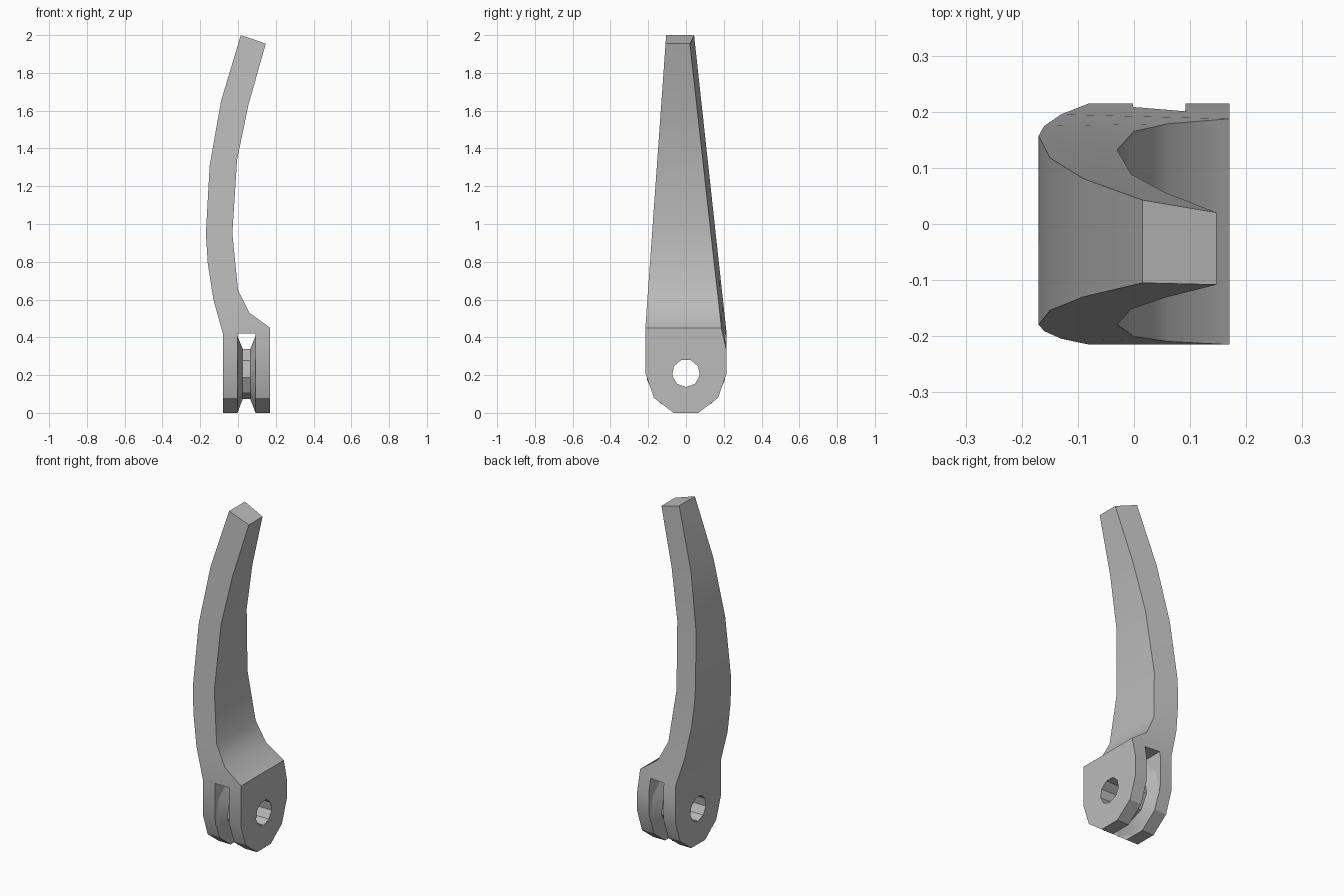
import bpy
import bmesh
from math import sin, cos, pi, radians

if "Cube" in bpy.data.objects:
    bpy.data.objects.remove(bpy.data.objects["Cube"])

grey = bpy.data.materials.new("plain grey")
grey.use_nodes = True
colour = (0.5, 0.5, 0.5, 1)
grey.diffuse_color = colour
grey.node_tree.nodes["Principled BSDF"].inputs["Base Color"].default_value = colour

AXIS_Z = 0.21   # height of the pivot
SIDES = 9


def finish(bm, name):
    bmesh.ops.recalc_face_normals(bm, faces=bm.faces)
    mesh = bpy.data.meshes.new(name)
    bm.to_mesh(mesh)
    bm.free()
    mesh.materials.append(grey)
    obj = bpy.data.objects.new(name, mesh)
    bpy.context.collection.objects.link(obj)
    return obj


def bridge(bm, a, b):
    n = len(a)
    for i in range(n):
        bm.faces.new((a[i], a[(i + 1) % n], b[(i + 1) % n], b[i]))


def pivot_ring(bm, x, r):
    angles = [-pi / 2 + 2 * pi * i / SIDES for i in range(SIDES)]
    return [bm.verts.new((x, r * cos(a), AXIS_Z + r * sin(a))) for a in angles]


def cut(obj, cutter):
    cutter.hide_render = True
    mod = obj.modifiers.new("cut", 'BOOLEAN')
    mod.operation = 'DIFFERENCE'
    mod.solver = 'EXACT'
    mod.object = cutter
    bpy.context.view_layer.objects.active = obj
    bpy.ops.object.modifier_apply(modifier=mod.name)
    bpy.data.objects.remove(cutter)


def smooth(obj):
    bpy.ops.object.select_all(action='DESELECT')
    obj.select_set(True)
    bpy.context.view_layer.objects.active = obj
    bpy.ops.object.shade_smooth_by_angle(angle=radians(30))


# Curved arm: outer x, z then inner x, z at each station
stations = [
    (-0.08, 0.42, 0.17, 0.45),
    (-0.13, 0.60, 0.06, 0.53),
    (-0.16, 0.79, 0.00, 0.65),
    (-0.17, 0.95, -0.03, 0.95),
    (-0.15, 1.31, -0.005, 1.34),
    (-0.09, 1.65, 0.055, 1.63),
    (0.015, 2.00, 0.147, 1.955),
]


def front_y(z):
    return min(-0.215 + 0.071 * (z - 0.45), -0.1)


bm = bmesh.new()
rings = []
for ox, oz, ix, iz in stations:
    outer_back = 0.215 - 0.109 * (oz - 0.42)
    inner_back = 0.132 - 0.111 * (iz - 0.95)
    first = not rings
    corners = [(ox, -0.215 if first else front_y(oz), oz),
               (ix, -0.215 if first else front_y(iz), iz),
               (ix, inner_back, iz), (ox, outer_back, oz)]
    ring = [bm.verts.new(c) for c in corners]
    if rings:
        bridge(bm, rings[-1], ring)
    rings.append(ring)
bm.faces.new(rings[-1])

# Rounded foot continuing down from the arm
foot = [(0.215, 0.33), (0.215, AXIS_Z), (0.17, 0.08), (0.065, 0),
        (-0.065, 0), (-0.17, 0.08), (-0.215, AXIS_Z)]
f_out, f_in, b_in, b_out = rings[0]
side_out = [b_out] + [bm.verts.new((-0.08, y, z)) for y, z in foot] + [f_out]
side_in = [b_in] + [bm.verts.new((0.17, y, z)) for y, z in foot] + [f_in]
bm.faces.new(side_out)
bm.faces.new(side_in)
for i in range(len(side_out) - 1):
    bm.faces.new((side_out[i], side_out[i + 1], side_in[i + 1], side_in[i]))
lever = finish(bm, "lever_arm")

# Fork slot
bm = bmesh.new()
bmesh.ops.create_cube(bm, size=1)
for v in bm.verts:
    v.co = (0.045 + v.co.x * 0.094, v.co.y, 0.16 + v.co.z * 0.52)
cut(lever, finish(bm, "slot_cutter"))

# Pivot bore
bm = bmesh.new()
ends = [pivot_ring(bm, x, 0.074) for x in (-0.3, 0.3)]
bridge(bm, *ends)
for end in ends:
    bm.faces.new(end)
cut(lever, finish(bm, "bore_cutter"))
smooth(lever)

# Waisted hub between the fork cheeks, with the bore through it
bm = bmesh.new()
profile = [(-0.003, 0.21), (0.025, 0.137), (0.065, 0.137), (0.093, 0.21),
           (0.093, 0.074), (-0.003, 0.074)]
hub = [pivot_ring(bm, x, r) for x, r in profile]
for i in range(len(hub)):
    bridge(bm, hub[i - 1], hub[i])
smooth(finish(bm, "pivot_hub"))
